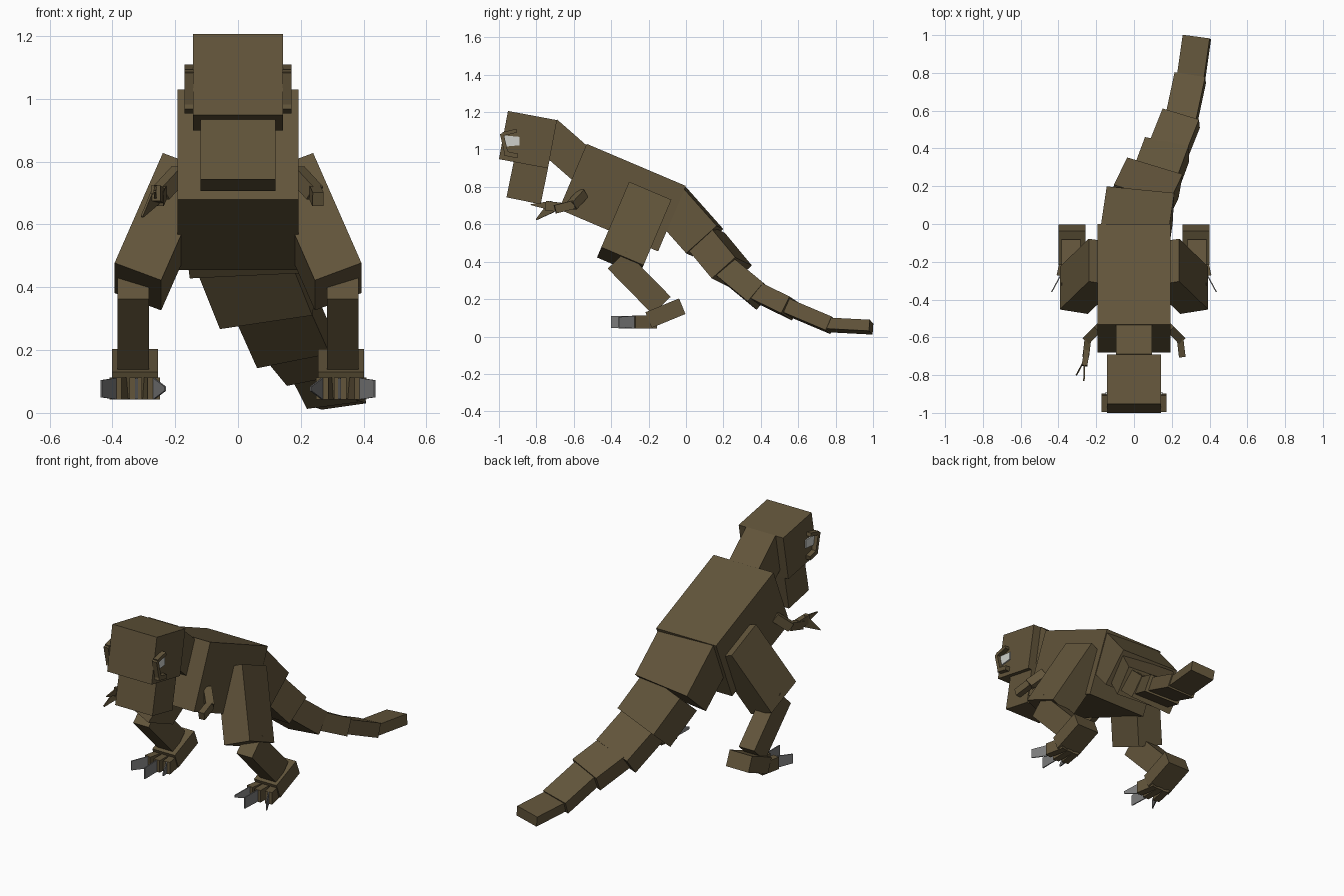
import bpy, bmesh, math
from mathutils import Vector, Matrix

if "Cube" in bpy.data.objects:
    bpy.data.objects.remove(bpy.data.objects["Cube"])


def mat(name, r, g, b):
    m = bpy.data.materials.new(name)
    m.diffuse_color = (r, g, b, 1)
    m.use_nodes = True
    m.node_tree.nodes["Principled BSDF"].inputs["Base Color"].default_value = m.diffuse_color
    return m


HIDE = mat("brown hide", 0.122, 0.09, 0.043)
CLAW = mat("grey claw", 0.2, 0.2, 0.2)
EYE = mat("pale eye", 0.62, 0.63, 0.6)


def bar(name, a, b, w, h, roll=0, tip=1, m=HIDE):
    """Box from a to b; roll in degrees lifts its right side, tip scales the far end height."""
    a, b = Vector(a), Vector(b)
    d = (b - a).normalized()
    right = d.cross(Vector((0, 0, 1))).normalized()
    up = right.cross(d)
    c, s = math.cos(math.radians(roll)), math.sin(math.radians(roll))
    right, up = right * c + up * s, up * c - right * s
    rot = Matrix((right, d, up)).transposed()
    length = (b - a).length
    bm = bmesh.new()
    bmesh.ops.create_cube(bm, size=1)
    for v in bm.verts:
        k = tip if v.co.y > 0 else 1
        v.co = (a + b) / 2 + rot @ Vector((v.co.x * w, v.co.y * length, v.co.z * h * k))
    me = bpy.data.meshes.new(name)
    bm.to_mesh(me)
    bm.free()
    me.materials.append(m)
    ob = bpy.data.objects.new(name, me)
    bpy.context.collection.objects.link(ob)
    return ob


def pair(name, a, b, w, h, roll=0, tip=1, m=HIDE):
    """The same bar on both sides of the body."""
    for side, s in (("right", 1), ("left", -1)):
        bar(f"{side}_{name}", (a[0] * s, *a[1:]), (b[0] * s, *b[1:]), w, h, roll * s, tip, m)


# Trunk, neck and head
bar("body", (0, -.605, .855), (0, -.075, .63), .386, .38)
bar("neck", (0, -.751, 1.088), (0, -.54, .903), .19, .19)
bar("head", (0, -.976, 1.077), (0, -.714, 1.028), .287, .262)
bar("jaw", (0, -.94, .842), (0, -.757, .805), .24, .2)

# Tail, six segments bending to one side
tail = [
    ((0, -.10, .735), (.03, .10, .51), .36, .22, 4),
    ((.03, .10, .52), (.10, .245, .345), .31, .17, 12),
    ((.11, .22, .36), (.175, .395, .215), .24, .13, 14),
    ((.18, .385, .235), (.25, .56, .15), .205, .10, 12),
    ((.25, .55, .155), (.298, .775, .06), .165, .08, 8),
    ((.30, .76, .062), (.333, .99, .05), .145, .06, 8),
]
for i, (a, b, w, h, roll) in enumerate(tail, 1):
    bar(f"tail_{i}", a, b, w, h, roll)

# Hind legs
pair("thigh", (.242, -.39, .625), (.242, -.164, .529), .16, .41, 22)
pair("shin", (.333, -.37, .41), (.333, -.13, .165), .10, .135)
pair("heel", (.328, -.20, .088), (.328, -.02, .162), .145, .09)

# Toes and claws
toes = [
    ("outer", (.365, -.16), (.39, -.275), (.436, -.36), .8),
    ("middle", (.325, -.16), (.325, -.285), (.322, -.40), .95),
    ("inner", (.287, -.16), (.268, -.275), (.232, -.36), .2),
]
for n, a, b, c, tip in toes:
    pair(n + "_toe", (*a, .077), (*b, .077), .04, .07)
    pair(n + "_claw", (*b, .077), (*c, .077), .006, .068, 0, tip, CLAW)

# Small forelimbs, the left one reaching further forward
pair("upper_arm", (.185, -.55, .765), (.245, -.61, .70), .045, .05)
pair("forearm", (.243, -.60, .705), (.255, -.70, .68), .035, .045)
bar("left_hand", (-.25, -.67, .69), (-.262, -.75, .70), .03, .05)
bar("left_finger_upper", (-.262, -.72, .70), (-.265, -.83, .705), .008, .05, 0, .1)
bar("left_finger_lower", (-.262, -.72, .69), (-.305, -.80, .625), .008, .06, 0, .1)

# Eyes framed by raised lids
pair("eye", (.147, -.97, 1.045), (.147, -.89, 1.045), .008, .06, 0, .75, EYE)
pair("brow", (.156, -.98, 1.083), (.156, -.905, 1.1), .03, .02)
pair("front_lid", (.156, -.985, 1.085), (.156, -.962, .985), .03, .02)
pair("lower_lid", (.156, -.97, .98), (.156, -.90, .965), .03, .025)
